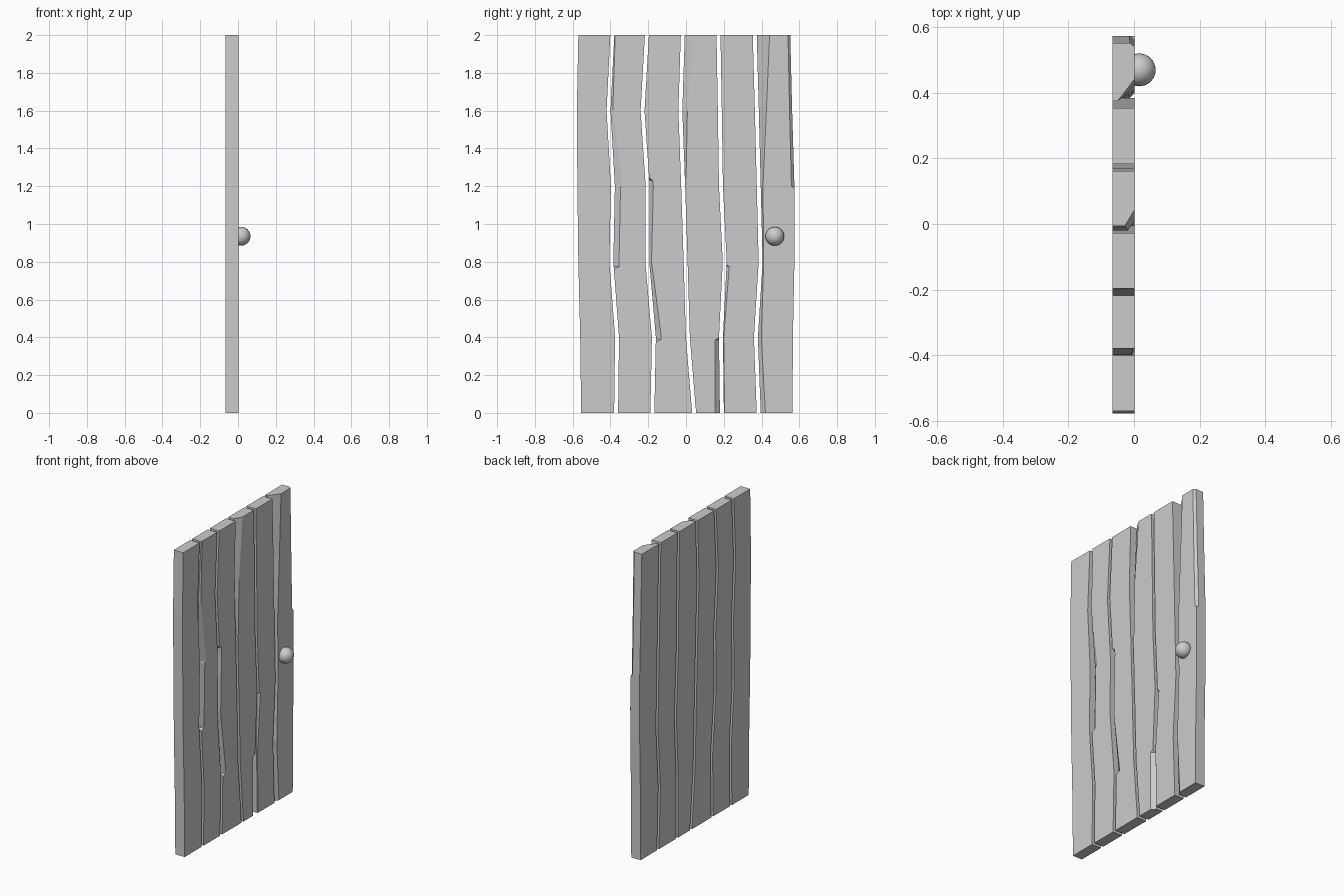
import bpy, bmesh

if "Cube" in bpy.data.objects:
    bpy.data.objects.remove(bpy.data.objects["Cube"])

BACK, FRONT = -0.066, 0.002
LEVELS = [0, 0.4, 0.8, 1.2, 1.6, 2.0]

# Wavy seams between planks: centre y at each level, bottom to top
OUTER_L = [-0.555, -0.56, -0.57, -0.575, -0.578, -0.57]
OUTER_R = [0.564, 0.566, 0.574, 0.574, 0.562, 0.552]
SEAMS = [
    [-0.37, -0.365, -0.395, -0.387, -0.41, -0.39],
    [-0.178, -0.17, -0.205, -0.203, -0.23, -0.207],
    [0.043, 0.01, -0.002, -0.015, -0.03, -0.017],
    [0.19, 0.185, 0.205, 0.185, 0.179, 0.172],
    [0.385, 0.37, 0.395, 0.385, 0.375, 0.364],
]
GAP = 0.0105

# Chipped front edges: (z, width, depth), stepping where a chip ends
CHIPS_L = {
    1: [(0.76, 0, 0), (0.775, 0.03, 0.022), (1.195, 0.03, 0.022),
        (1.205, 0.042, 0.02), (1.6, 0.012, 0.01), (2.0, 0.005, 0.004)],
    2: [(0.375, 0, 0), (0.39, 0.03, 0.02), (0.8, 0.012, 0.02),
        (1.23, 0.02, 0.02), (1.245, 0, 0)],
    3: [(1.24, 0, 0), (1.255, 0.007, 0.012), (2.0, 0.05, 0.03)],
    4: [(0.4, 0.004, 0.004), (0.775, 0.015, 0.015), (0.785, 0, 0)],
    5: [(0, 0.025, 0.015), (0.4, 0.018, 0.02), (0.8, 0.006, 0.015),
        (1.2, 0.012, 0.022), (2.0, 0.068, 0.052)],
}
CHIPS_R = {
    3: [(0, 0.026, 0.025), (0.385, 0.022, 0.02), (0.398, 0, 0)],
    5: [(1.185, 0, 0), (1.2, 0.016, 0.016), (2.0, 0.012, 0.014)],
}


def sample(keys, z):
    """Linear interpolation through (z, value, ...) keys."""
    if z <= keys[0][0]:
        return keys[0][1:]
    for a, b in zip(keys, keys[1:]):
        if z <= b[0]:
            t = (z - a[0]) / (b[0] - a[0])
            return tuple(p + (q - p) * t for p, q in zip(a[1:], b[1:]))
    return keys[-1][1:]


def plank(index, left, right):
    chip_l = CHIPS_L.get(index, [(0, 0, 0)])
    chip_r = CHIPS_R.get(index, [(0, 0, 0)])
    heights = sorted(set(LEVELS) | {k[0] for k in chip_l + chip_r})
    bm = bmesh.new()
    rings = []
    for z in heights:
        l = sample(list(zip(LEVELS, left)), z)[0]
        r = sample(list(zip(LEVELS, right)), z)[0]
        lw, ld = sample(chip_l, z)
        rw, rd = sample(chip_r, z)
        section = [(BACK, l), (FRONT - ld, l), (FRONT, l + lw),
                   (FRONT, r - rw), (FRONT - rd, r), (BACK, r)]
        rings.append([bm.verts.new((x, y, z)) for x, y in section])
    for a, b in zip(rings, rings[1:]):
        for i in range(6):
            j = (i + 1) % 6
            bm.faces.new((a[i], a[j], b[j], b[i]))
    bm.faces.new(rings[0])
    bm.faces.new(rings[-1])
    bmesh.ops.remove_doubles(bm, verts=bm.verts, dist=1e-5)
    bmesh.ops.recalc_face_normals(bm, faces=bm.faces)
    mesh = bpy.data.meshes.new(f"plank_{index + 1}")
    bm.to_mesh(mesh)
    bm.free()
    bpy.context.collection.objects.link(bpy.data.objects.new(mesh.name, mesh))


# Six planks
lefts = [OUTER_L] + [[y + GAP for y in s] for s in SEAMS]
rights = [[y - GAP for y in s] for s in SEAMS] + [OUTER_R]
for i, (l, r) in enumerate(zip(lefts, rights)):
    plank(i, l, r)

# Round knob, sunk into the last plank
bpy.ops.mesh.primitive_uv_sphere_add(segments=32, ring_count=16, radius=0.05,
                                     location=(0.016, 0.47, 0.935))
bpy.context.object.name = "knob"
bpy.ops.object.shade_smooth()
